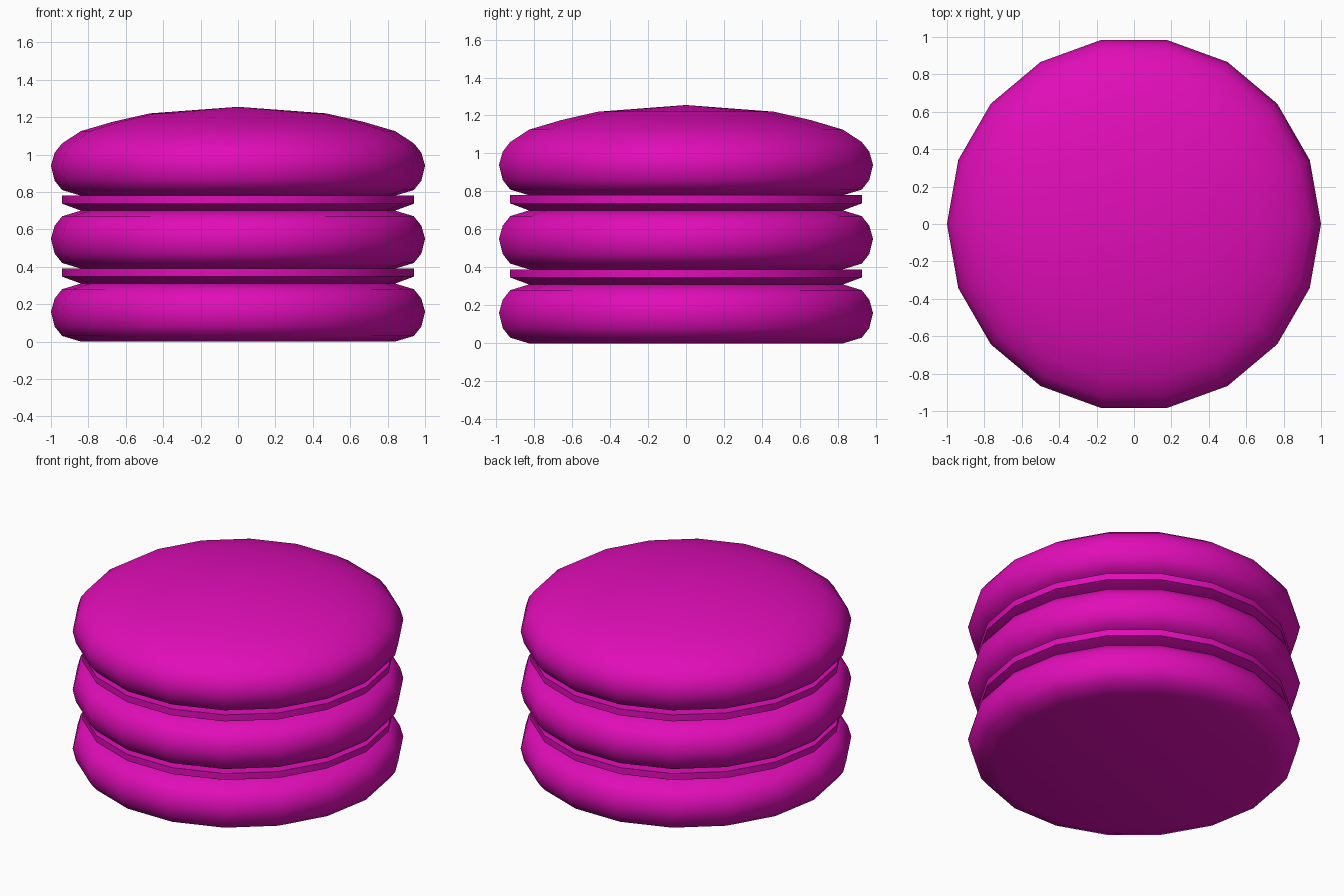
import bpy, bmesh, math

if "Cube" in bpy.data.objects:
    bpy.data.objects.remove(bpy.data.objects["Cube"])

SIDES = 18

mat = bpy.data.materials.new("magenta")
mat.diffuse_color = (0.75, 0.004, 0.48, 1)
mat.use_nodes = True
mat.node_tree.nodes["Principled BSDF"].inputs["Base Color"].default_value = mat.diffuse_color


def lathe(name, profile, z, angle):
    """Revolve (radius, height) points around z, closing both ends."""
    bm = bmesh.new()
    rings = []
    for r, h in profile:
        if r == 0:
            rings.append([bm.verts.new((0, 0, z + h))] * SIDES)
        else:
            rings.append([bm.verts.new((r * math.cos(2 * math.pi * i / SIDES),
                                        r * math.sin(2 * math.pi * i / SIDES),
                                        z + h)) for i in range(SIDES)])
    for a, b in zip(rings, rings[1:]):
        for i in range(SIDES):
            j = (i + 1) % SIDES
            quad = [a[i], a[j], b[j], b[i]]
            bm.faces.new(list(dict.fromkeys(quad)))
    bm.faces.new(rings[0][::-1])
    if profile[-1][0] > 0:
        bm.faces.new(rings[-1])
    mesh = bpy.data.meshes.new(name)
    bm.to_mesh(mesh)
    bm.free()
    mesh.materials.append(mat)
    ob = bpy.data.objects.new(name, mesh)
    bpy.context.collection.objects.link(ob)
    bpy.ops.object.select_all(action='DESELECT')
    ob.select_set(True)
    bpy.context.view_layer.objects.active = ob
    bpy.ops.object.shade_smooth_by_angle(angle=math.radians(angle))
    return ob


# Rounded edge shared by all buns
edge = [(0.84, 0), (0.94, 0.03), (0.98, 0.08), (1.0, 0.16), (0.98, 0.23), (0.94, 0.28)]
flat_bun = edge + [(0.84, 0.31)]
domed_bun = edge + [(0.84, 0.345), (0.67, 0.395), (0.47, 0.44), (0, 0.475)]

# Thin filling with a bevelled underside
filling = [(0.84, 0), (0.94, 0.037), (0.94, 0.08)]

lathe("bottom_bun", flat_bun, 0, 45)
lathe("lower_filling", filling, 0.31, 30)
lathe("middle_bun", flat_bun, 0.39, 45)
lathe("upper_filling", filling, 0.70, 30)
lathe("top_bun", domed_bun, 0.78, 45)
